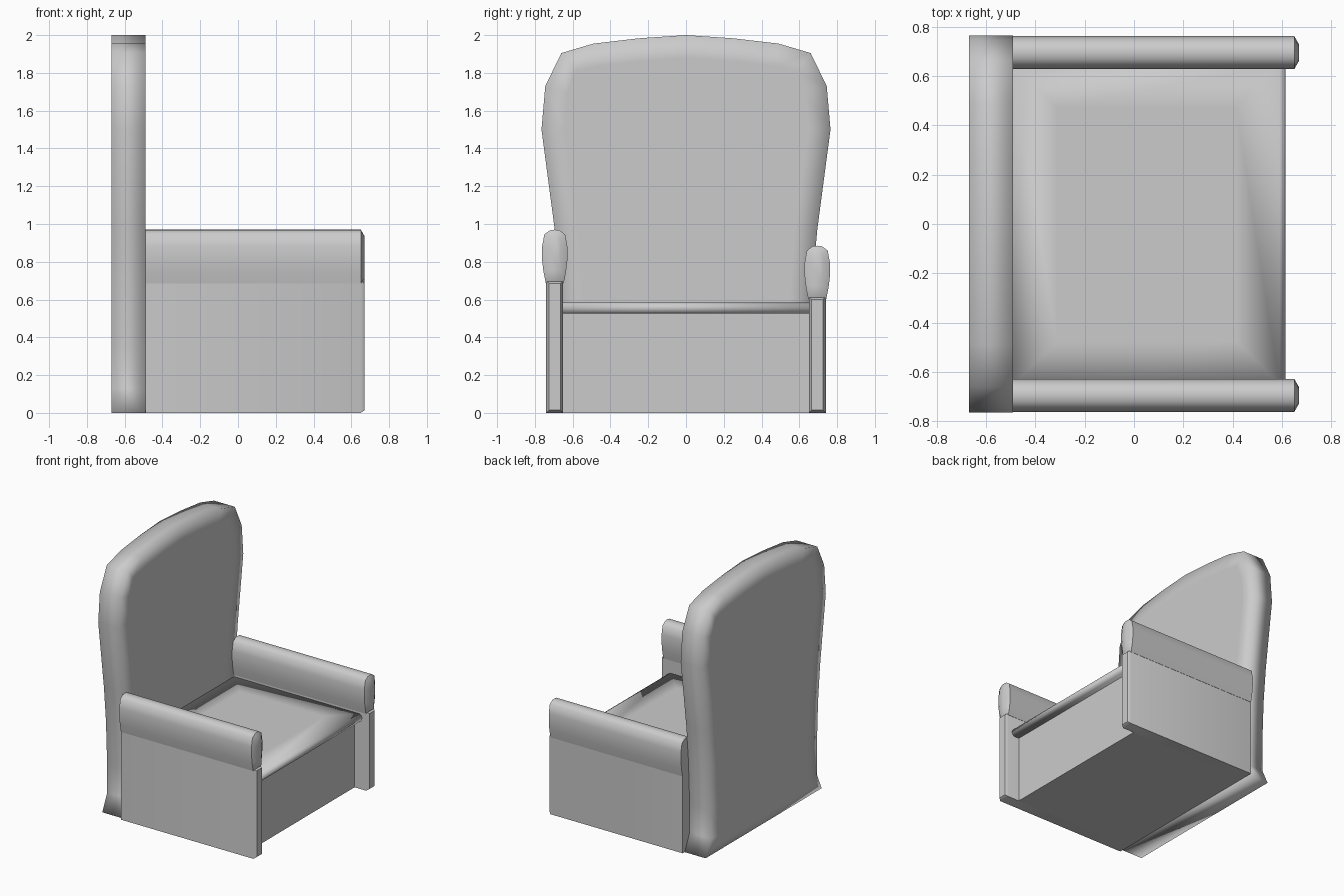
import bpy, bmesh, math

if "Cube" in bpy.data.objects:
    bpy.data.objects.remove(bpy.data.objects["Cube"])


def extrude_profile(name, pts, x0, x1):
    """Prism along x from a (y, z) outline; returns bmesh and its two end faces."""
    bm = bmesh.new()
    a = [bm.verts.new((x0, y, z)) for y, z in pts]
    b = [bm.verts.new((x1, y, z)) for y, z in pts]
    n = len(pts)
    back = bm.faces.new(a)
    front = bm.faces.new(b)
    for i in range(n):
        j = (i + 1) % n
        bm.faces.new((a[i], a[j], b[j], b[i]))
    bmesh.ops.recalc_face_normals(bm, faces=bm.faces)
    return bm, back, front


def finish(name, bm, angle=None):
    bmesh.ops.recalc_face_normals(bm, faces=bm.faces)
    me = bpy.data.meshes.new(name)
    bm.to_mesh(me)
    bm.free()
    ob = bpy.data.objects.new(name, me)
    bpy.context.collection.objects.link(ob)
    bpy.ops.object.select_all(action='DESELECT')
    ob.select_set(True)
    bpy.context.view_layer.objects.active = ob
    if angle is None:
        bpy.ops.object.shade_smooth()
    elif angle > 0:
        bpy.ops.object.shade_smooth_by_angle(angle=math.radians(angle))
    return ob


def mirrored(half):
    """Close a right-hand half outline by reflecting it in y."""
    return half + [(-y, z) for y, z in reversed(half) if y > 1e-6]


# Backrest: shield-shaped slab with soft shaded rim
half = [(0.715, 0), (0.655, 0.13), (0.655, 0.35), (0.67, 0.7), (0.695, 0.97),
        (0.765, 1.5), (0.745, 1.73), (0.66, 1.905), (0.49, 1.955),
        (0.25, 1.983), (0, 2.0)]
bm, f0, f1 = extrude_profile("backrest", mirrored(half), -0.67, -0.49)
bmesh.ops.inset_individual(bm, faces=[f0, f1], thickness=0.12)
finish("backrest", bm)

# Armrests: thin panel below a rounded roll, both with domed front ends
FRONT, TIP, REAR = 0.65, 0.67, -0.49


def domed(name, pts, inset):
    bm, f0, f1 = extrude_profile(name, pts, REAR, FRONT)
    bmesh.ops.inset_individual(bm, faces=[f1], thickness=inset)
    for v in f1.verts:
        v.co.x = TIP
    finish(name, bm, 50)


for side, yc, top in (("left", -0.695, 0.97), ("right", 0.695, 0.885)):
    panel = [(yc - 0.045, 0), (yc + 0.045, 0),
             (yc + 0.045, top - 0.27), (yc - 0.045, top - 0.27)]
    domed(side + "_arm_panel", panel, 0.02)
    roll = mirrored([(0.047, top - 0.285), (0.06, top - 0.22), (0.067, top - 0.16),
                     (0.067, top - 0.09), (0.055, top - 0.025), (0.025, top - 0.003),
                     (0, top)])
    domed(side + "_arm_roll", [(yc + y, z) for y, z in roll], 0.035)

# Seat base: plain box set back from the arm fronts
base = [(-0.65, 0), (0.65, 0), (0.65, 0.525), (-0.65, 0.525)]
bm, _, _ = extrude_profile("seat_base", base, -0.49, 0.55)
finish("seat_base", bm, 0)

# Seat cushion: thin pad with a bullnose front edge
edge = [(-0.49, 0.525), (0.59, 0.525), (0.608, 0.535), (0.615, 0.555),
        (0.608, 0.575), (0.59, 0.585), (-0.49, 0.585)]
bm = bmesh.new()
face = bm.faces.new([bm.verts.new((x, -0.65, z)) for x, z in edge])
ext = bmesh.ops.extrude_face_region(bm, geom=[face], use_keep_orig=True)
for v in ext["geom"]:
    if isinstance(v, bmesh.types.BMVert):
        v.co.y = 0.65
bm.normal_update()
bmesh.ops.recalc_face_normals(bm, faces=bm.faces)
top_face = max(bm.faces, key=lambda f: f.calc_center_median().z)
bmesh.ops.inset_individual(bm, faces=[top_face], thickness=0.25)
finish("seat_cushion", bm)
